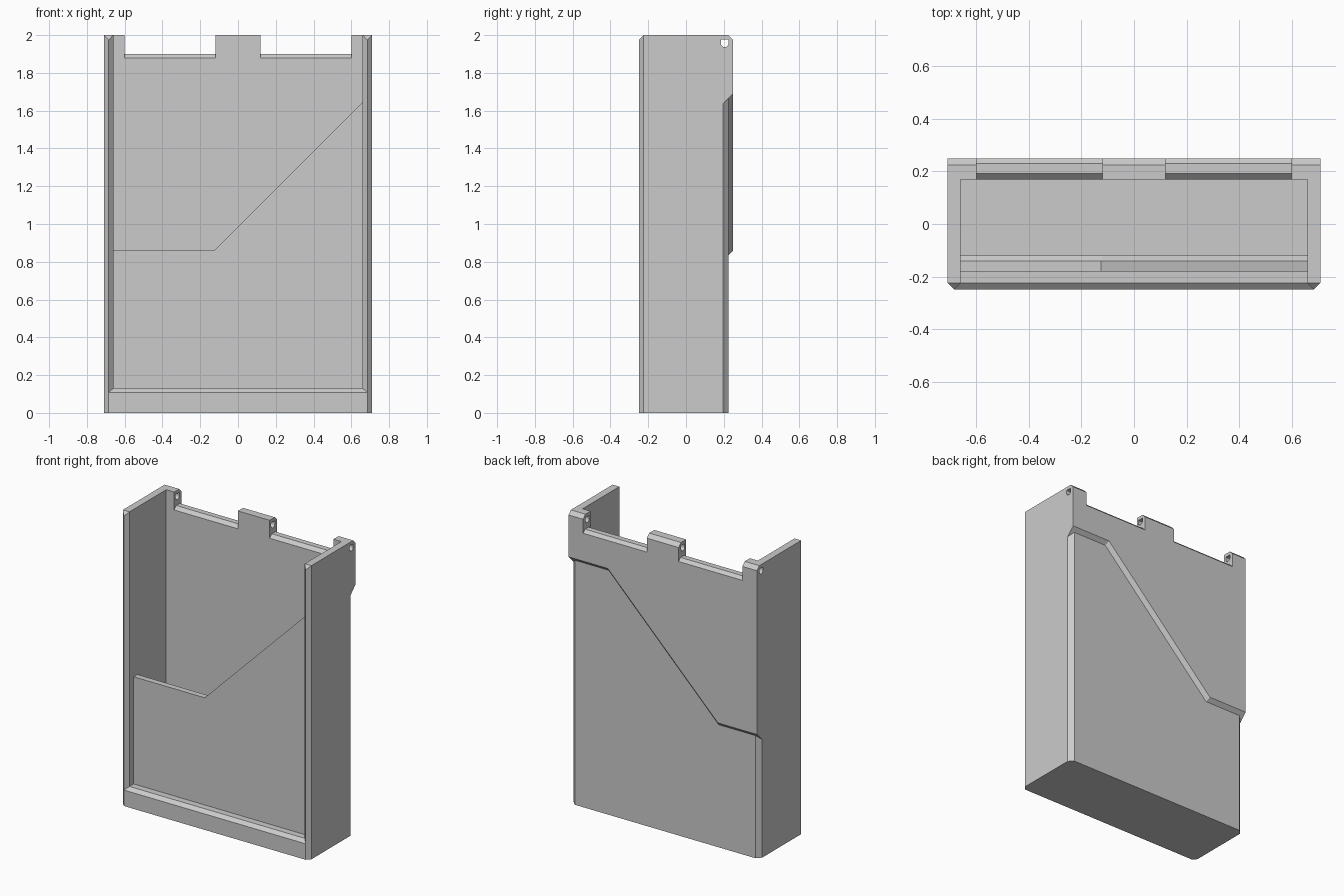
import bpy, bmesh, math

if "Cube" in bpy.data.objects:
    bpy.data.objects.remove(bpy.data.objects["Cube"], do_unlink=True)

grey = bpy.data.materials.new("plain grey")
grey.use_nodes = True
grey.diffuse_color = (0.6, 0.6, 0.6, 1)
grey.node_tree.nodes["Principled BSDF"].inputs["Base Color"].default_value = (0.6, 0.6, 0.6, 1)


def loft(name, rings):
    """Closed solid through rings of points."""
    bm = bmesh.new()
    loops = [[bm.verts.new(p) for p in ring] for ring in rings]
    n = len(loops[0])
    for a, b in zip(loops, loops[1:]):
        for i in range(n):
            j = (i + 1) % n
            bm.faces.new((a[i], a[j], b[j], b[i]))
    bm.faces.new(loops[0])
    bm.faces.new(loops[-1])
    bmesh.ops.recalc_face_normals(bm, faces=bm.faces)
    mesh = bpy.data.meshes.new(name)
    bm.to_mesh(mesh)
    bm.free()
    mesh.materials.append(grey)
    obj = bpy.data.objects.new(name, mesh)
    bpy.context.collection.objects.link(obj)
    return obj


def along_x(name, profile, x0, x1):
    return loft(name, [[(x, y, z) for y, z in profile] for x in (x0, x1)])


def along_y(name, sections):
    """Sections are (y, outline in x and z)."""
    return loft(name, [[(x, y, z) for x, z in outline] for y, outline in sections])


def rect(half, low, high):
    return [(-half, low), (half, low), (half, high), (-half, high)]


def combine(target, tool, operation):
    mod = target.modifiers.new("join", 'BOOLEAN')
    mod.operation, mod.solver, mod.object = operation, 'EXACT', tool
    bpy.context.view_layer.objects.active = target
    bpy.ops.object.modifier_apply(modifier=mod.name)
    bpy.data.objects.remove(tool, do_unlink=True)


W, IN, TOP, OVER = 0.71, 0.66, 2.0, 2.1

# Outer block with chamfered upright corners
right_half = [(0.685, -0.25), (W, -0.225), (W, 0.195), (0.68, 0.225)]
plan = right_half + [(-x, y) for x, y in reversed(right_half)]
case = loft("holder_case", [[(x, y, z) for x, y in plan] for z in (0, TOP)])


# Raised upper back with a stepped, bevelled lower edge
def back_outline(drop):
    shift = drop * math.tan(math.pi / 8)
    return [(-W, 0.86 - drop), (-0.415 + shift, 0.86 - drop),
            (0.415 + shift, 1.69 - drop), (W, 1.69 - drop), (W, TOP), (-W, TOP)]


combine(case, along_y("raised_back", [(0.195, back_outline(0.055)), (0.25, back_outline(0))]), 'UNION')


# Space above the sloping front panel, with the panel's inner edge bevelled
def above_panel(drop):
    return [(-IN, 0.86 - drop), (-0.125 + drop * 0.41, 0.86 - drop),
            (IN, 1.645 - drop * 1.41), (IN, OVER), (-IN, OVER)]


cutters = [
    # main pocket
    along_y("pocket", [(-0.12, rect(IN, 0.1, OVER)), (0.17, rect(IN, 0.1, OVER))]),
    along_y("panel_gap", [(-0.2, above_panel(0)), (-0.14, above_panel(0)),
                          (-0.12, above_panel(0.02)), (-0.1, above_panel(0.02))]),
    # flared front recess framed by the side walls and bottom lip
    along_y("front_recess", [(-0.26, rect(0.694, 0.1, OVER)), (-0.225, rect(IN, 0.13, OVER)),
                             (-0.18, rect(IN, 0.13, OVER))]),
    # top edge bevels, front and back
    along_x("front_top_bevel", [(-0.27, 1.955), (-0.215, 2.01), (-0.27, 2.01)], -0.8, 0.8),
    along_x("back_top_bevel", [(0.27, 1.955), (0.215, 2.01), (0.27, 2.01)], -0.8, 0.8),
]

# Gaps between the hinge tabs
gap = [(0.15, 1.858), (0.192, 1.9), (0.23, 1.9), (0.27, 1.86), (0.27, OVER), (0.15, OVER)]
for x0, x1 in ((-0.6, -0.12), (0.12, 0.6)):
    cutters.append(along_x("tab_gap", gap, x0, x1))

# Hinge pin hole, round below and flat on top
pin = [(0.205 + 0.02 * math.cos(a), 1.956 + 0.02 * math.sin(a))
       for a in (math.pi + math.pi * i / 12 for i in range(13))]
pin += [(0.225, 1.977), (0.185, 1.977)]
cutters.append(along_x("pin_hole", pin, -0.8, 0.8))

for cutter in cutters:
    combine(case, cutter, 'DIFFERENCE')
